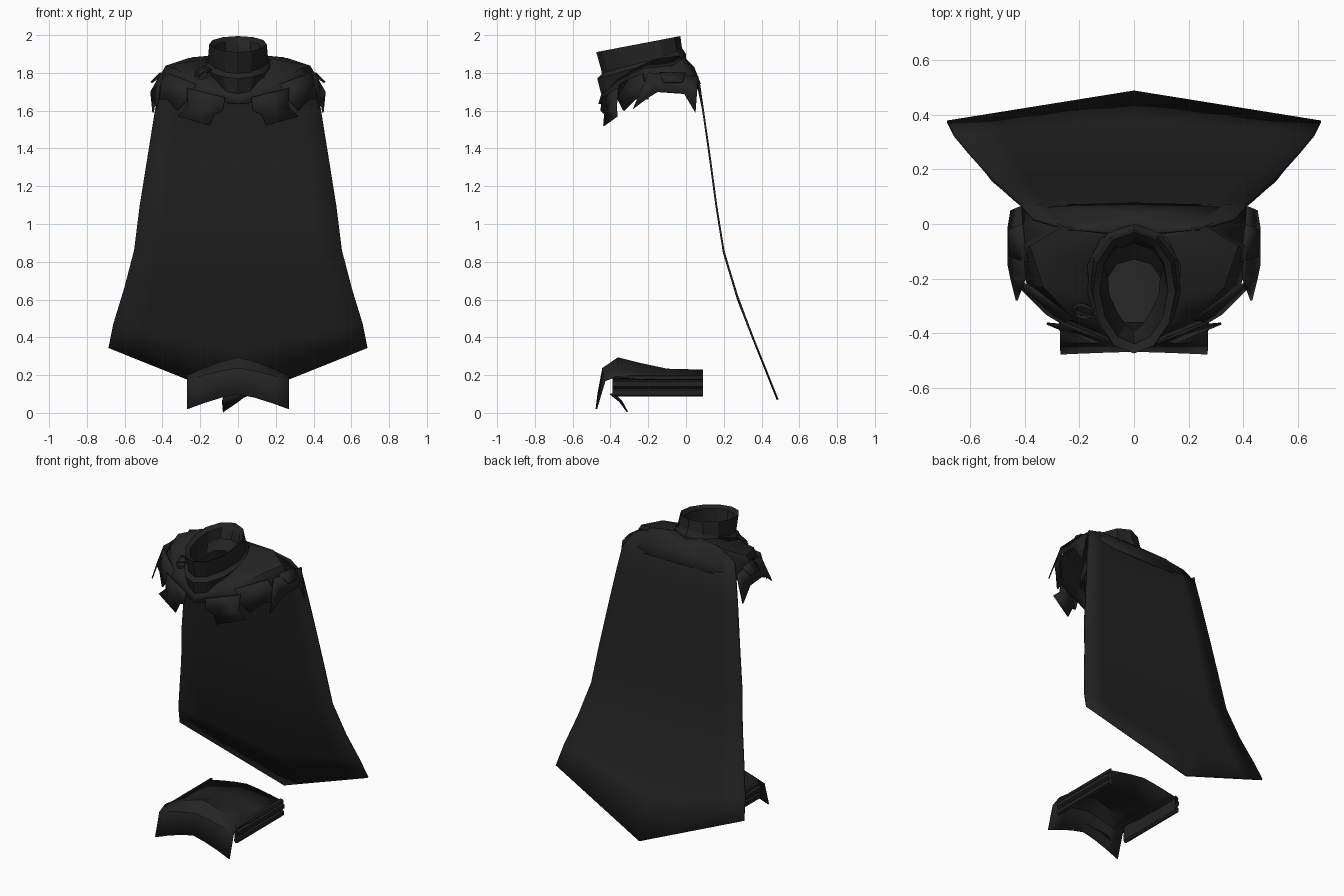
import bpy, math
from mathutils import Vector

if "Cube" in bpy.data.objects:
    bpy.data.objects.remove(bpy.data.objects["Cube"])


def material(name, c):
    m = bpy.data.materials.new(name)
    m.diffuse_color = (c, c, c, 1)
    m.use_nodes = True
    m.node_tree.nodes["Principled BSDF"].inputs["Base Color"].default_value = m.diffuse_color
    return m


CLOTH = material("black cloth", 0.016)
TRIM = material("charcoal cloth", 0.018)


def finish(ob, mat, angle=35, thick=0, mirror=False):
    ob.data.materials.append(mat)
    bpy.ops.object.select_all(action='DESELECT')
    ob.select_set(True)
    bpy.context.view_layer.objects.active = ob
    bpy.ops.object.mode_set(mode='EDIT')
    bpy.ops.mesh.select_all(action='SELECT')
    bpy.ops.mesh.normals_make_consistent(inside=False)
    bpy.ops.object.mode_set(mode='OBJECT')
    if mirror:
        ob.modifiers.new("mirror", 'MIRROR')
    if thick:
        s = ob.modifiers.new("thickness", 'SOLIDIFY')
        s.thickness = thick
        s.offset = 0
    bpy.ops.object.shade_smooth_by_angle(angle=math.radians(angle))
    return ob


def mesh(name, verts, faces, mat, **kw):
    me = bpy.data.meshes.new(name)
    me.from_pydata(verts, [], faces)
    ob = bpy.data.objects.new(name, me)
    bpy.context.collection.objects.link(ob)
    return finish(ob, mat, **kw)


def sheet(name, rows, mat, closed=False, **kw):
    """Skin a list of equally long point rows."""
    n = len(rows[0])
    faces = [(r * n + i, r * n + (i + 1) % n, (r + 1) * n + (i + 1) % n, (r + 1) * n + i)
             for r in range(len(rows) - 1) for i in range(n if closed else n - 1)]
    return mesh(name, [p for r in rows for p in r], faces, mat, **kw)


# Cape: rows of (edge height, centre height, half width)
def lerp(table, z):
    for (z0, v0), (z1, v1) in zip(table, table[1:]):
        if z >= z1:
            return v0 + (v1 - v0) * (z - z0) / (z1 - z0)
    return table[-1][1]


SIDE = [(1.90, -.04), (1.86, 0), (1.74, .07), (1.4, .12), (1.1, .16), (.85, .20),
        (.6, .275), (.42, .345), (.22, .425), (.07, .485)]
CAPE = [(1.88, 1.90, .24), (1.83, 1.86, .37), (1.74, 1.76, .415), (1.6, 1.6, .44),
        (1.35, 1.35, .48), (1.1, 1.1, .52), (.86, .85, .55), (.65, .58, .605),
        (.47, .32, .66), (.345, .07, .685)]
cape_rows = []
for ze, zc, w in CAPE:
    row = []
    for i in range(9):
        s = -1 + i / 4
        z = zc + (ze - zc) * abs(s)
        row.append((s * w, lerp(SIDE, z), z))
    cape_rows.append(row)
sheet("cape", cape_rows, CLOTH, thick=.01)

# Shoulder mantle: neck, middle and hem points from back centre to front centre
NECK = [(0, -.01, 1.88), (.12, -.05, 1.885), (.17, -.15, 1.87), (.165, -.25, 1.83),
        (.11, -.36, 1.77), (0, -.44, 1.70)]
MID = [(0, .04, 1.83), (.26, -.01, 1.875), (.38, -.08, 1.835), (.33, -.23, 1.82),
       (.21, -.35, 1.74), (0, -.45, 1.67)]
HEM = [(0, .075, 1.74), (.415, .065, 1.74), (.43, -.08, 1.75), (.39, -.22, 1.73),
       (.27, -.35, 1.66), (0, -.46, 1.635)]
sheet("mantle", [NECK, MID, HEM], TRIM, thick=.008, mirror=True, angle=30)

# Torn flaps hanging from the mantle
FLAPS = {
    "front_flap": [(.07, -.44, 1.67), (.27, -.36, 1.72), (.265, -.37, 1.62), (.32, -.365, 1.57),
                   (.15, -.435, 1.52), (.125, -.43, 1.58), (.08, -.45, 1.60)],
    "corner_flap": [(.22, -.35, 1.74), (.38, -.23, 1.80), (.45, -.20, 1.66), (.38, -.27, 1.66),
                    (.32, -.33, 1.60), (.27, -.36, 1.66)],
    "shoulder_flap": [(.40, -.2, 1.80), (.415, .065, 1.78), (.45, .05, 1.59), (.46, -.01, 1.69),
                      (.46, -.15, 1.70), (.45, -.2, 1.67), (.43, -.28, 1.61)],
    "shoulder_tab": [(.39, -.14, 1.80), (.41, .0, 1.80), (.46, -.02, 1.75), (.455, -.12, 1.75)],
}
for name, pts in FLAPS.items():
    mesh(name, pts, [tuple(range(len(pts)))], TRIM, thick=.008, mirror=True)


# Collar: egg-shaped rings, pointed at the front
def ring(rx, yb, yf, zb, zf, egg=.15, n=12):
    out = []
    for i in range(n):
        a = math.tau * i / n
        c = (1 + math.cos(a)) / 2
        out.append((rx * math.sin(a) * (1 + egg * math.cos(a)), yf + (yb - yf) * c, zf + (zb - zf) * c))
    return out


sheet("high_collar", [ring(.15, -.01, -.43, 1.87, 1.72, .25), ring(.16, -.02, -.45, 1.92, 1.82),
                      ring(.152, -.03, -.475, 1.995, 1.91, .05), ring(.125, -.05, -.44, 1.97, 1.90, .05),
                      ring(.115, -.07, -.42, 1.90, 1.82, .2), ring(.09, -.13, -.39, 1.85, 1.74, .45)],
      CLOTH, closed=True, angle=25)
sheet("collar_fold", [ring(.155, .0, -.45, 1.875, 1.69, .2), ring(.175, .0, -.47, 1.90, 1.77, .1),
                      ring(.15, -.02, -.44, 1.93, 1.80, .1)], TRIM, closed=True, angle=25)

# Cloak clasp: small ring with a pin
bpy.ops.mesh.primitive_torus_add(major_segments=10, minor_segments=4, major_radius=.036,
                                 minor_radius=.009, location=(-.185, -.32, 1.80),
                                 rotation=(math.radians(50), math.radians(-20), 0))
bpy.context.object.name = "clasp_ring"
finish(bpy.context.object, TRIM)
bpy.ops.mesh.primitive_cylinder_add(vertices=5, radius=.006, depth=.1, location=(-.185, -.33, 1.80),
                                    rotation=(0, math.radians(70), math.radians(-20)))
bpy.context.object.name = "clasp_pin"
finish(bpy.context.object, TRIM)

# Waist cloth: arched sheet that folds down over the front
# rows of (y, centre height, edge height, edge y)
WAIST = [(.09, .225, .18, .09), (-.1, .23, .18, -.1), (-.25, .262, .18, -.25),
         (-.36, .29, .195, -.37), (-.44, .235, .17, -.43), (-.465, .10, .02, -.475)]
waist_rows = []
for y, zc, ze, ye in WAIST:
    row = []
    for i in range(7):
        s = -1 + i / 3
        f = abs(s) ** 1.3
        row.append((s * .27, y + (ye - y) * f, zc + (ze - zc) * f))
    waist_rows.append(row)
sheet("waist_cloth", waist_rows, TRIM, thick=.008, angle=40)

# Ridged belt strips along both sides of the waist
STRIP = [(.25, .22), (.265, .215), (.27, .185), (.26, .175), (.275, .165), (.275, .14), (.26, .13),
         (.272, .12), (.272, .095), (.255, .088), (.245, .10)]
sheet("belt_side", [[(x, y, z - (.02 if z > .2 else 0)) for x, z in STRIP] for y in (-.39, .09)],
      CLOTH, mirror=True, closed=True, angle=20)

# Small torn tip under the waist cloth
mesh("waist_tip", [(-.07, -.40, .10), (.05, -.38, .10), (0, -.34, .06), (-.08, -.31, .005), (-.085, -.35, .06)],
     [(0, 1, 2, 3, 4)], CLOTH, thick=.008)
